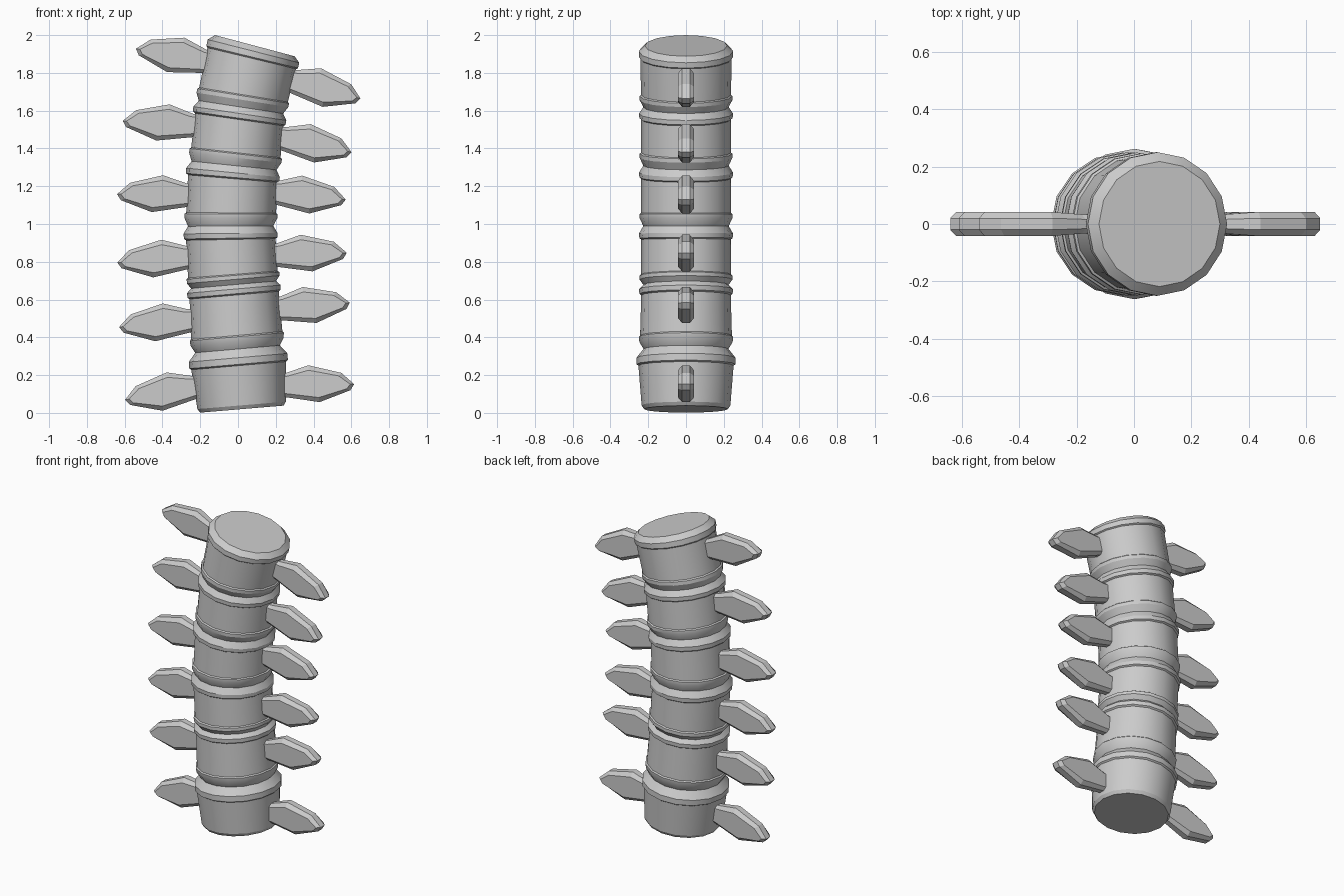
import bpy, bmesh, math

if "Cube" in bpy.data.objects:
    bpy.data.objects.remove(bpy.data.objects["Cube"])

SIDES = 16
# Curved centreline: height, x offset, tilt in degrees
PATH = [(0, .022, 4.8), (.3, 0, 5), (.7, -.025, 5), (.95, -.04, .5), (1.04, -.037, 0),
        (1.27, -.027, -5.5), (1.36, -.013, -6.3), (1.59, .01, -8.5),
        (1.67, .026, -9), (1.95, .09, -15)]


def path_at(z):
    for (z0, x0, t0), (z1, x1, t1) in zip(PATH, PATH[1:]):
        if z <= z1:
            f = (z - z0) / (z1 - z0)
            return x0 + f * (x1 - x0), math.radians(t0 + f * (t1 - t0))
    return PATH[-1][1], math.radians(PATH[-1][2])


def finish(bm, name, smooth):
    bmesh.ops.recalc_face_normals(bm, faces=bm.faces)
    mesh = bpy.data.meshes.new(name)
    bm.to_mesh(mesh)
    bm.free()
    ob = bpy.data.objects.new(name, mesh)
    bpy.context.collection.objects.link(ob)
    if smooth:
        bpy.ops.object.select_all(action='DESELECT')
        bpy.context.view_layer.objects.active = ob
        ob.select_set(True)
        bpy.ops.object.shade_smooth_by_angle(angle=math.radians(25))
    return ob


def skin(bm, loops):
    for a, b in zip(loops, loops[1:]):
        n = len(a)
        for i in range(n):
            j = (i + 1) % n
            bm.faces.new((a[i], a[j], b[j], b[i]))
    bm.faces.new(loops[0])
    bm.faces.new(loops[-1])


# Column: segments ending in small lips, with grooves between them
profile = [(.02, .222), (.04, .235), (.25, .252), (.257, .262), (.292, .262),
           (.338, .225), (.376, .247), (.403, .25), (.41, .243)]
for low, high in [(.645, .712), (.94, 1.038), (1.262, 1.357), (1.575, 1.663)]:
    mid = (low + high) / 2
    profile += [(low - .022, .237), (low - .015, .247), (low + .01, .249), (mid, .226),
                (high - .006, .246), (high + .015, .246), (high + .021, .238)]
profile += [(1.877, .242), (1.884, .25), (1.915, .25), (1.944, .218)]

bm = bmesh.new()
loops = []
for z, r in profile:
    cx, tilt = path_at(z)
    ring = []
    for i in range(SIDES):
        a = 2 * math.pi * i / SIDES
        u = r * math.cos(a)
        ring.append(bm.verts.new((cx + u * math.cos(tilt), r * math.sin(a),
                                  z + u * math.sin(tilt))))
    loops.append(ring)
skin(bm, loops)
finish(bm, "segmented_column", True)

# Side blades: outline along the blade axis (root to tip)
OUTLINE = [(-.09, .05), (0, .062), (.125, .105), (.30, .065), (.368, .005),
           (.348, -.027), (.185, -.09), (0, -.063), (-.09, -.05)]


def blade(name, x, z, angle, side):
    bm = bmesh.new()
    ca, sa = math.cos(math.radians(angle)), math.sin(math.radians(angle))
    loops = []
    for y, su, sv in [(-.042, .91, .74), (-.02, 1, 1), (.02, 1, 1), (.042, .91, .74)]:
        loop = []
        for u, v in OUTLINE:
            u = .14 + (u - .14) * su
            v = .004 + (v - .004) * sv
            thick = .8 if u < .05 else 1
            loop.append(bm.verts.new((x + side * (u * ca - v * sa), y * thick,
                                      z + u * sa + v * ca)))
        loops.append(loop)
    skin(bm, loops)
    finish(bm, name, False)


# Per segment: left root x, z, angle, then right root x, z, angle (up is positive)
BLADES = [(-.235, .135, -11, .247, .147, 0), (-.263, .488, -6, .225, .553, 4),
          (-.272, .823, -5, .208, .836, 1), (-.272, 1.153, 0, .204, 1.166, -6.5),
          (-.243, 1.522, 3, .24, 1.452, -12), (-.178, 1.862, 9.6, .292, 1.755, -15)]
for i, (lx, lz, la, rx, rz, ra) in enumerate(BLADES, 1):
    blade(f"left_blade_{i}", lx, lz, la, -1)
    blade(f"right_blade_{i}", rx, rz, ra, 1)
